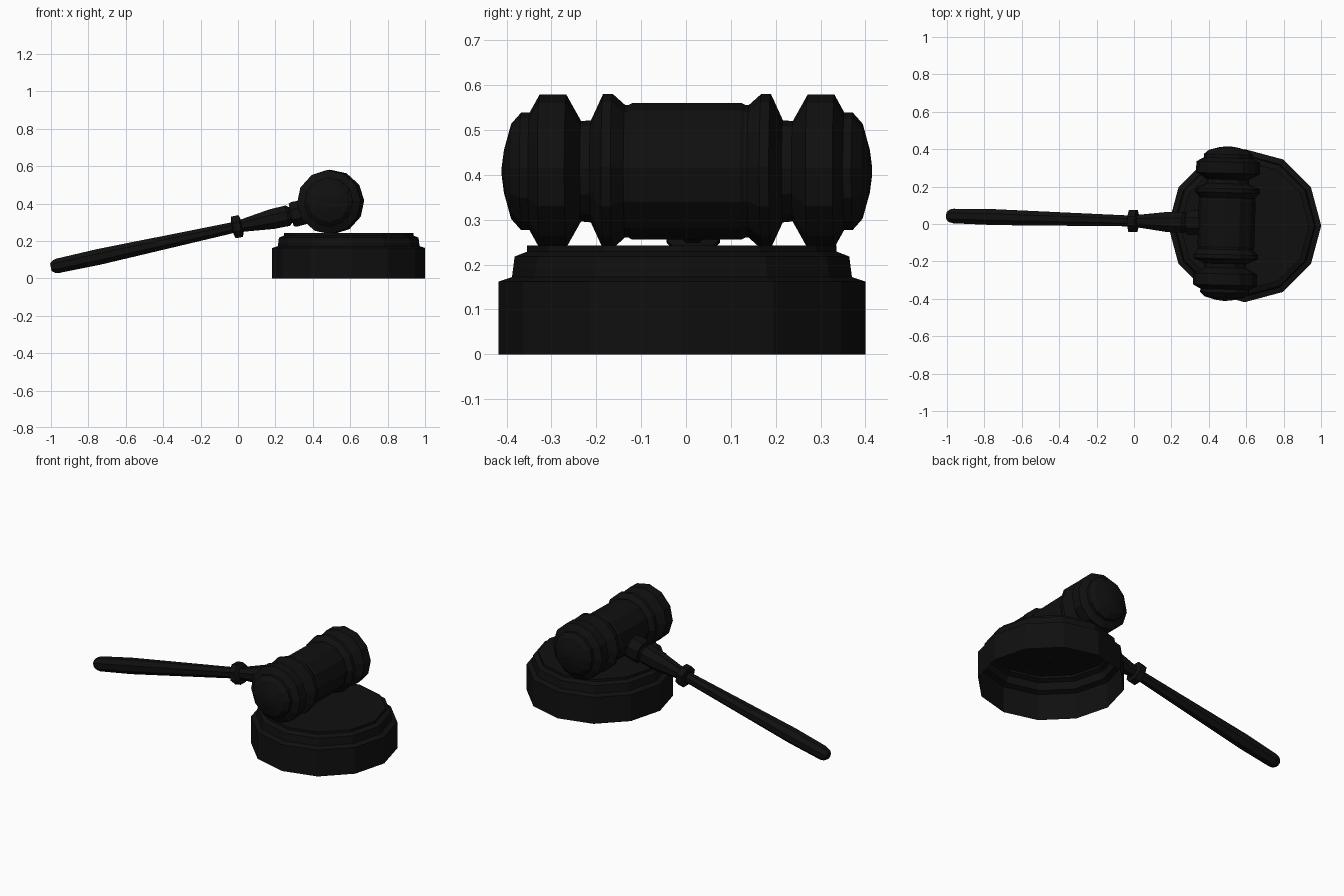
import bpy, bmesh
from math import cos, sin, pi, radians
from mathutils import Matrix

cube = bpy.data.objects.get("Cube")
if cube:
    bpy.data.objects.remove(cube)

black = bpy.data.materials.new("black")
black.use_nodes = True
color = (0.005, 0.005, 0.005, 1)
black.diffuse_color = color
black.node_tree.nodes["Principled BSDF"].inputs["Base Color"].default_value = color


def lathe(name, profile, sides, matrix, phase=0.0, cap_start=True):
    """Turn (radius, height) points about local z, with flat caps."""
    bm = bmesh.new()
    rings = []
    for r, h in profile:
        angles = [phase + 2 * pi * i / sides for i in range(sides)]
        rings.append([bm.verts.new((r * cos(a), r * sin(a), h)) for a in angles])
    for low, high in zip(rings, rings[1:]):
        for i in range(sides):
            j = (i + 1) % sides
            bm.faces.new((low[i], low[j], high[j], high[i]))
    bm.faces.new(rings[-1])
    if cap_start:
        bm.faces.new(rings[0][::-1])
    mesh = bpy.data.meshes.new(name)
    bm.to_mesh(mesh)
    bm.free()
    mesh.materials.append(black)
    obj = bpy.data.objects.new(name, mesh)
    obj.matrix_world = matrix
    bpy.context.collection.objects.link(obj)
    return obj


# Stepped sound block, hollow underneath
block = [(0.409, 0), (0.409, 0.162), (0.379, 0.172), (0.373, 0.218),
         (0.345, 0.229), (0.345, 0.243)]
lathe("sound_block", block, 12, Matrix.Translation((0.592, -0.009, 0)), cap_start=False)

# Gavel head: half profile mirrored along its axis
yaw = Matrix.Rotation(radians(-1.6), 4, 'Z')
half = [(0.152, 0.123), (0.148, 0.13), (0.148, 0.138), (0.173, 0.166), (0.173, 0.187),
        (0.114, 0.214), (0.112, 0.236), (0.171, 0.269), (0.171, 0.329),
        (0.131, 0.351), (0.131, 0.37), (0.106, 0.392), (0.048, 0.408), (0.01, 0.413)]
head = [(r, -h) for r, h in reversed(half)] + half
lathe("head", head, 12, Matrix.Translation((0.495, 0.002, 0.408)) @ yaw
      @ Matrix.Rotation(radians(-90), 4, 'X'), radians(-3))

# Handle parts run along local z, away from the head and downward
axis = (Matrix.Translation((0.495, 0.002, 0.385)) @ yaw
        @ Matrix.Rotation(radians(-90 - 12.3), 4, 'Y'))
ferrule = [(0.07, 0.13), (0.073, 0.2), (0.066, 0.215)]
neck = [(0.048, 0.2), (0.048, 0.222), (0.06, 0.235), (0.058, 0.322), (0.037, 0.478), (0.037, 0.5)]
collar = [(0.04, 0.485), (0.064, 0.493), (0.064, 0.531), (0.04, 0.538)]
grip = [(0.031, 0.52), (0.046, 1.274), (0.042, 1.493), (0.036, 1.515), (0.022, 1.531)]
for name, profile in (("ferrule", ferrule), ("neck", neck), ("collar", collar), ("grip", grip)):
    lathe(name, profile, 8, axis, pi / 8)
